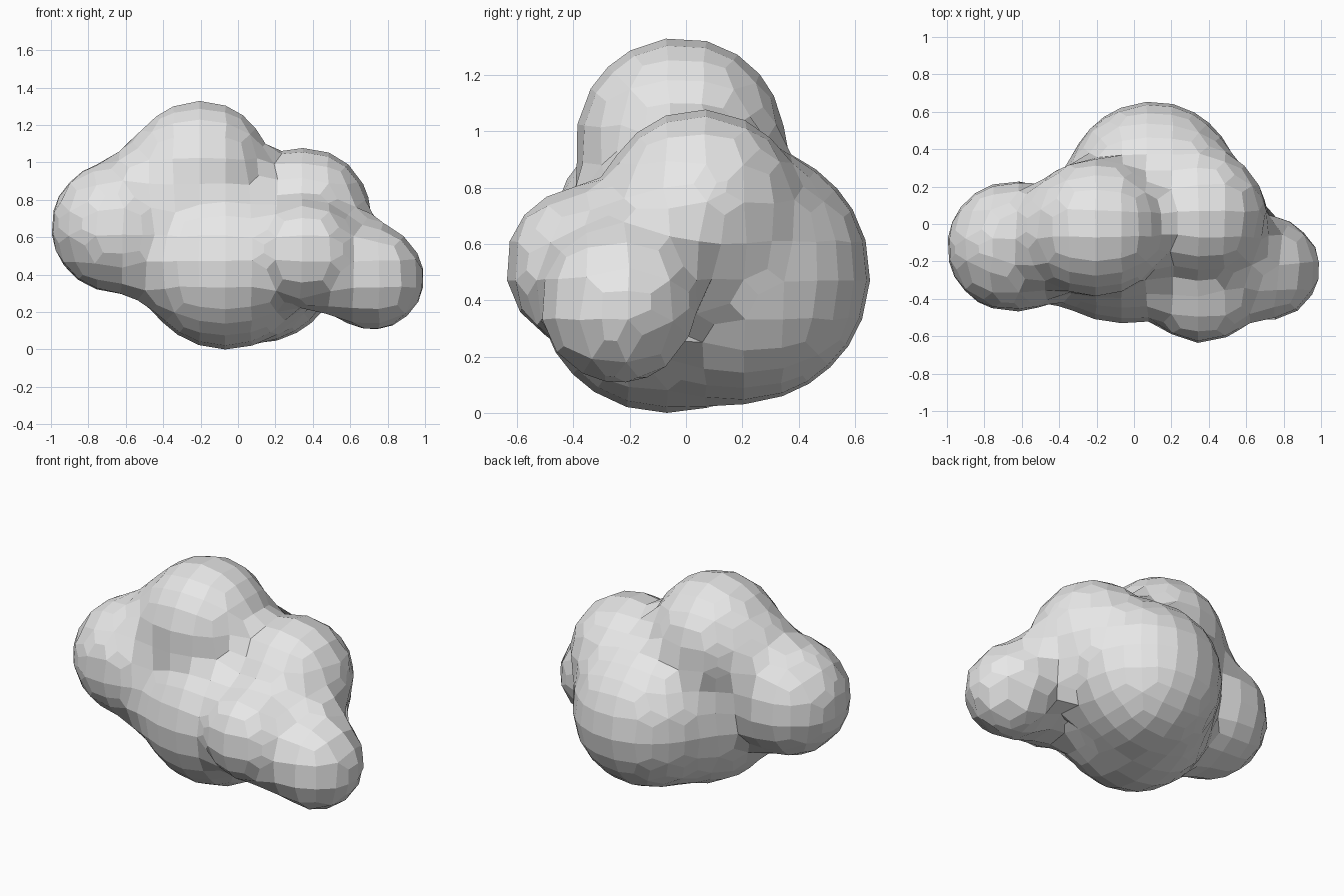
import bpy, bmesh, math
from mathutils import Matrix, Vector

cube = bpy.data.objects.get("Cube")
if cube:
    bpy.data.objects.remove(cube, do_unlink=True)

# Lobes of the cloud: centre and radius
LOBES = [
    (Vector((-0.20, -0.02, 0.97)), 0.37),   # crown
    (Vector((-0.65, -0.12, 0.66)), 0.35),   # right-hand puff
    (Vector((0.36, 0.05, 0.74)), 0.345),    # left shoulder
    (Vector((0.10, 0.20, 0.50)), 0.455),    # back bulge
    (Vector((-0.07, -0.08, 0.46)), 0.45),   # belly
    (Vector((0.36, -0.36, 0.53)), 0.28),    # front bump
    (Vector((0.72, -0.24, 0.39)), 0.275),   # left-hand puff
    (Vector((-0.43, -0.05, 0.89)), 0.25),   # bridge from crown to right puff
    (Vector((-0.40, -0.18, 0.48)), 0.23),   # bridge from belly to right puff
    (Vector((0.60, -0.14, 0.55)), 0.20),    # bridge from shoulder to left puff
    (Vector((0.50, -0.30, 0.42)), 0.20),    # bridge from bump to left puff
]
BLEND = 0.042
CELL = 0.137


def field(p):
    """Signed distance to the softly merged lobes."""
    return -BLEND * math.log(sum(math.exp((r - (p - c).length) / BLEND) for c, r in LOBES))


def slope(p, h=0.004):
    steps = (Vector((h, 0, 0)), Vector((0, h, 0)), Vector((0, 0, h)))
    return Vector([(field(p + s) - field(p - s)) / (2 * h) for s in steps])


def project(p):
    """Move a point onto the merged surface."""
    for _ in range(8):
        g = slope(p)
        p = p - g * (field(p) / max(g.length_squared, 0.3))
    return p


# Rough body: overlapping balls fused on a coarse grid
bm = bmesh.new()
for centre, radius in LOBES:
    bmesh.ops.create_icosphere(bm, subdivisions=4, radius=radius,
                               matrix=Matrix.Translation(centre))
mesh = bpy.data.meshes.new("rough_body")
bm.to_mesh(mesh)
bm.free()
cloud = bpy.data.objects.new("cloud_body", mesh)
bpy.context.collection.objects.link(cloud)
remesh = cloud.modifiers.new("fuse", 'REMESH')
remesh.mode = 'VOXEL'
remesh.voxel_size = CELL
remesh.adaptivity = 0
graph = bpy.context.evaluated_depsgraph_get()
fused = bpy.data.meshes.new_from_object(cloud.evaluated_get(graph))
cloud.modifiers.clear()
cloud.data = fused
bpy.data.meshes.remove(mesh)
fused.name = "cloud_body"

# Even out the facets and pull them onto the soft surface
bm = bmesh.new()
bm.from_mesh(fused)
for _ in range(2):
    bmesh.ops.smooth_vert(bm, verts=bm.verts, factor=0.35,
                          use_axis_x=True, use_axis_y=True, use_axis_z=True)
    for v in bm.verts:
        v.co = project(v.co)

# Stand the body on the ground
floor = min(v.co.z for v in bm.verts)
bmesh.ops.translate(bm, verts=bm.verts, vec=(0, 0, -floor))
bmesh.ops.recalc_face_normals(bm, faces=bm.faces)
for f in bm.faces:
    f.smooth = False
bm.to_mesh(fused)
bm.free()

# Single pale grey colour
grey = bpy.data.materials.new("pale_grey")
grey.use_nodes = True
colour = (0.8, 0.8, 0.8, 1)
grey.diffuse_color = colour
grey.node_tree.nodes["Principled BSDF"].inputs["Base Color"].default_value = colour
fused.materials.clear()
fused.materials.append(grey)
